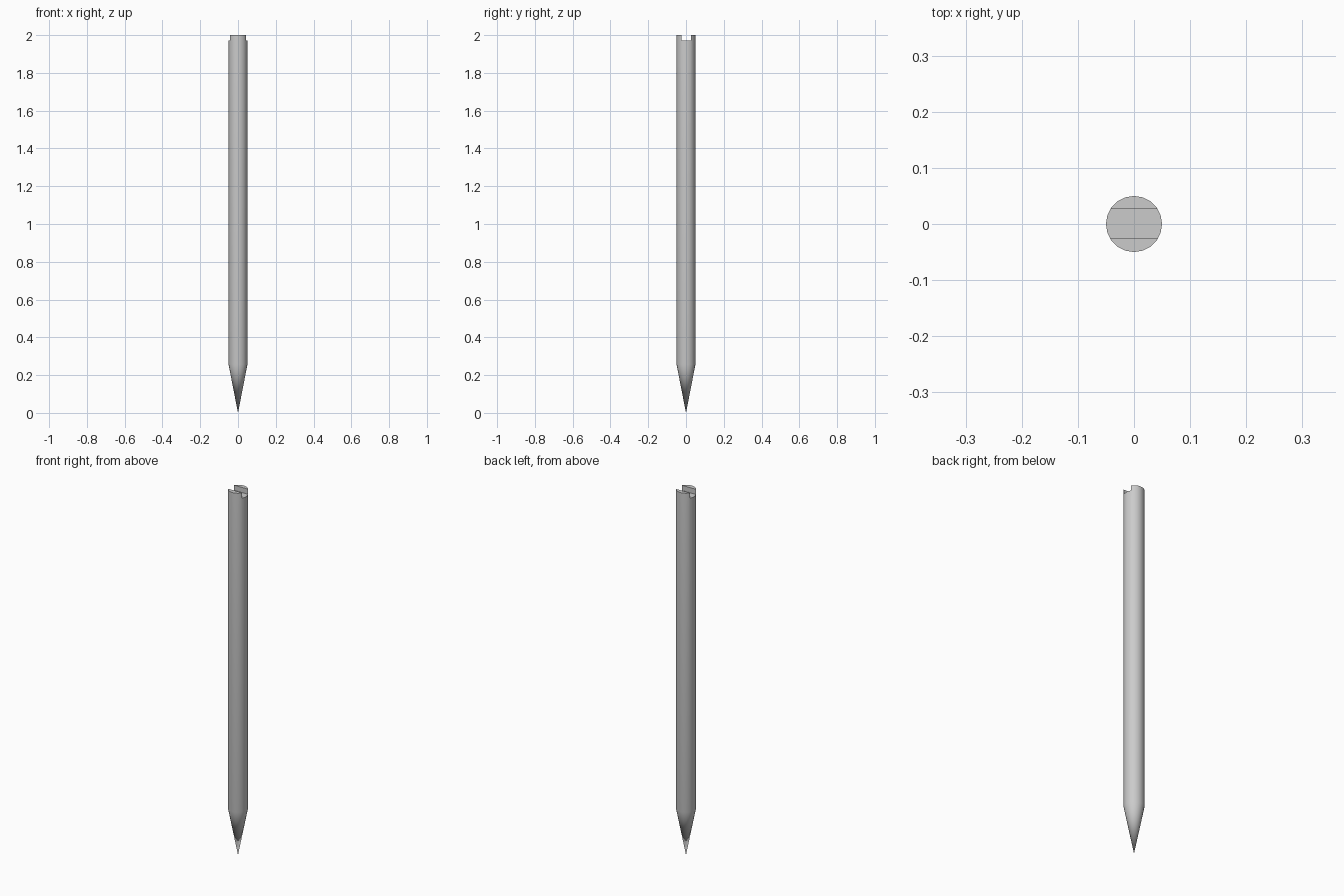
import bpy, bmesh, math

if "Cube" in bpy.data.objects:
    bpy.data.objects.remove(bpy.data.objects["Cube"])

SIDES = 20
R = 0.05
Z_CONE, Z_TOP, Z_SLOT = 0.257, 2.0, 1.972

# Shaft with a pointed lower end
bm = bmesh.new()
def ring(z):
    return [bm.verts.new((R * math.cos(2 * math.pi * i / SIDES),
                          R * math.sin(2 * math.pi * i / SIDES), z)) for i in range(SIDES)]
low, high = ring(Z_CONE), ring(Z_TOP)
tip = bm.verts.new((0, 0, 0))
for i in range(SIDES):
    j = (i + 1) % SIDES
    bm.faces.new((low[i], low[j], high[j], high[i]))
    bm.faces.new((tip, low[j], low[i]))
bm.faces.new(high)
mesh = bpy.data.meshes.new("pointed_rod")
bm.to_mesh(mesh)
bm.free()
rod = bpy.data.objects.new("pointed_rod", mesh)
bpy.context.collection.objects.link(rod)

# Slot across the top end, running along x
bpy.ops.mesh.primitive_cube_add(size=1, location=(0, 0.001, Z_SLOT + 0.05))
cutter = bpy.context.object
cutter.name = "slot_cutter"
cutter.scale = (0.2, 0.052, 0.1)
cutter.hide_render = True
bpy.context.view_layer.update()

bpy.ops.object.select_all(action='DESELECT')
bpy.context.view_layer.objects.active = rod
rod.select_set(True)
cut = rod.modifiers.new("slot", 'BOOLEAN')
cut.operation = 'DIFFERENCE'
cut.solver = 'EXACT'
cut.object = cutter
bpy.ops.object.modifier_apply(modifier=cut.name)
bpy.data.objects.remove(cutter, do_unlink=True)

# Smooth sides, crisp slot and rims
bpy.ops.object.shade_smooth_by_angle(angle=math.radians(30))
